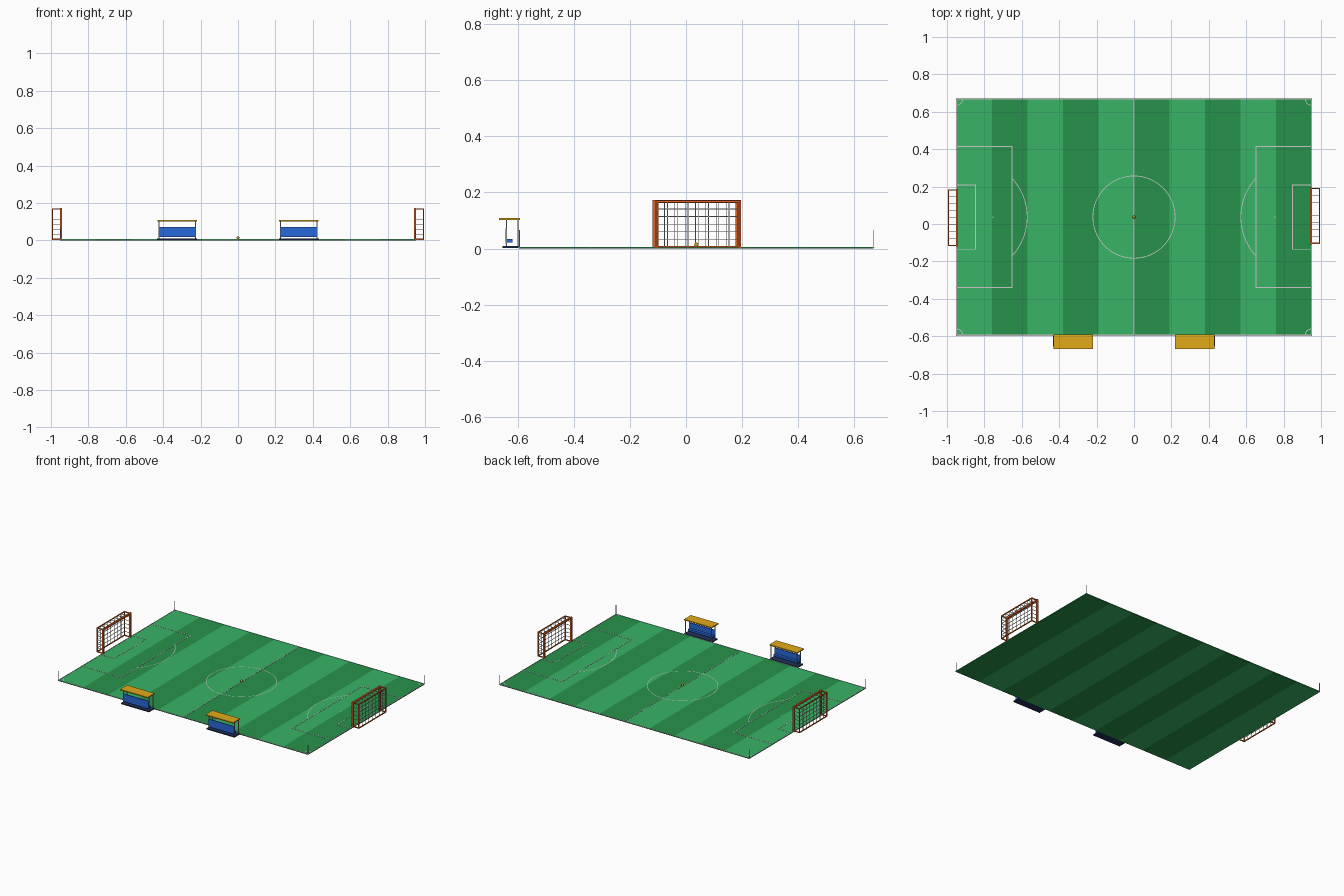
import bpy, bmesh, math
from mathutils import Vector, Matrix

if "Cube" in bpy.data.objects:
    bpy.data.objects.remove(bpy.data.objects["Cube"])

CY = 0.037          # pitch centre in y
HX, HY = 0.95, 0.633
LZ = 0.0062         # height of painted lines


def material(name, col):
    m = bpy.data.materials.new(name)
    m.diffuse_color = (*col, 1)
    m.use_nodes = True
    m.node_tree.nodes["Principled BSDF"].inputs["Base Color"].default_value = m.diffuse_color
    return m


LIGHT = material("light_grass", (0.04, 0.46, 0.13))
DARK = material("dark_grass", (0.02, 0.29, 0.07))
WHITE = material("white", (0.9, 0.9, 0.9))
ORANGE = material("orange", (0.75, 0.13, 0.02))
BLUE = material("blue", (0.02, 0.14, 0.7))
NAVY = material("navy", (0.015, 0.03, 0.1))
YELLOW = material("yellow", (0.75, 0.4, 0.01))


def finish(bm, name, mat):
    me = bpy.data.meshes.new(name)
    bm.to_mesh(me)
    bm.free()
    ob = bpy.data.objects.new(name, me)
    bpy.context.collection.objects.link(ob)
    me.materials.append(mat)
    return ob


def add_box(bm, lo, hi):
    lo, hi = Vector(lo), Vector(hi)
    s = hi - lo
    mat = Matrix.Translation((lo + hi) / 2) @ Matrix.Diagonal((abs(s.x), abs(s.y), abs(s.z), 1))
    bmesh.ops.create_cube(bm, size=1, matrix=mat)


def boxes(name, mat, parts):
    bm = bmesh.new()
    for lo, hi in parts:
        add_box(bm, lo, hi)
    return finish(bm, name, mat)


def bar(a, b, w):
    """Axis-aligned square bar between two points, w wide."""
    h = Vector((w, w, w)) / 2
    lo = Vector([min(p, q) for p, q in zip(a, b)])
    hi = Vector([max(p, q) for p, q in zip(a, b)])
    return lo - h, hi + h


def arc(bm, cx, cy, r, a0, a1, n, w=0.004):
    """Flat painted ribbon along a circular arc."""
    rows = []
    for i in range(n + 1):
        a = a0 + (a1 - a0) * i / n
        rows.append([bm.verts.new((cx + q * math.cos(a), cy + q * math.sin(a), LZ))
                     for q in (r - w / 2, r + w / 2)])
    for p, q in zip(rows, rows[1:]):
        bm.faces.new((p[0], p[1], q[1], q[0]))


# Striped pitch
for i in range(10):
    x = -HX + i * 0.19
    boxes(f"grass_stripe_{i}", DARK if i % 2 else LIGHT,
          [((x, CY - HY, 0), (x + 0.19, CY + HY, 0.005))])

# Painted straight lines
lines = []


def line(x0, y0, x1, y1, w=0.004):
    lines.append(((min(x0, x1) - w / 2, CY + min(y0, y1) - w / 2, 0.0045),
                  (max(x0, x1) + w / 2, CY + max(y0, y1) + w / 2, LZ)))


line(0, -HY, 0, HY)
for s in (-1, 1):
    line(-HX, s * (HY - 0.002), HX, s * (HY - 0.002))
    line(s * (HX - 0.002), -HY, s * (HX - 0.002), HY)
    for depth, half in ((0.652, 0.377), (0.848, 0.172)):
        line(s * depth, -half, s * depth, half)
        for t in (-1, 1):
            line(s * depth, t * half, s * HX, t * half)
boxes("pitch_lines", WHITE, lines)

# Painted curves and spots
bm = bmesh.new()
arc(bm, 0, CY, 0.22, 0, 2 * math.pi, 64)
half_angle = math.asin(0.207 / 0.306)
for s in (-1, 1):
    mid = 0 if s < 0 else math.pi
    arc(bm, s * 0.877, CY, 0.306, mid - half_angle, mid + half_angle, 24)
    arc(bm, s * 0.754, CY, 0.002, 0, 2 * math.pi, 12)
    for t in (-1, 1):
        a = math.atan2(-t, -s)
        arc(bm, s * HX, CY + t * HY, 0.035, a - math.pi / 4, a + math.pi / 4, 8)
finish(bm, "pitch_curves", WHITE)

# Ball on the centre spot
bm = bmesh.new()
bmesh.ops.create_icosphere(bm, subdivisions=2, radius=0.008,
                           matrix=Matrix.Translation((0, CY, 0.013)))
ball = finish(bm, "ball", YELLOW)
ball.data.polygons.foreach_set("use_smooth", [True] * len(ball.data.polygons))

# Corner poles
for s in (-1, 1):
    for t in (-1, 1):
        x, y = s * (HX - 0.002), CY + t * (HY - 0.002)
        boxes("corner_pole", WHITE, [bar((x, y, 0.004), (x, y, 0.065), 0.0025)])

# Goals: orange frame and net of thin cords
for side, s, y0, y1 in (("left", -1, -0.114, 0.182), ("right", 1, -0.103, 0.190)):
    xf, xb, zb, zt = s * 0.946, s * 0.991, 0.006, 0.168
    front = [bar((xf, y, zb), (xf, y, zt), 0.011) for y in (y0, y1)]
    front.append(bar((xf, y0, zt), (xf, y1, zt), 0.011))
    boxes(f"{side}_goal_front_frame", ORANGE, front)
    back = [bar((xb, y0, z), (xb, y1, z), 0.006) for z in (zb, zt)]
    for y in (y0, y1):
        back.append(bar((xb, y, zb), (xb, y, zt), 0.006))
        back += [bar((xf, y, z), (xb, y, z), 0.006) for z in (zb, zt)]
    boxes(f"{side}_goal_back_frame", ORANGE, back)
    net, w = [], 0.0025
    for i in range(1, 8):
        y = y0 + (y1 - y0) * i / 8
        net += [bar((xb, y, zb), (xb, y, zt), w), bar((xf, y, zt), (xb, y, zt), w)]
    for i in range(1, 6):
        z = zb + (zt - zb) * i / 6
        net.append(bar((xb, y0, z), (xb, y1, z), w))
        net += [bar((xf, y, z), (xb, y, z), w) for y in (y0, y1)]
    boxes(f"{side}_goal_net", WHITE, net)

# Team shelters beside the front touchline
for side, cx in (("left", -0.325), ("right", 0.325)):
    def part(name, mat, hw, ya, yb, za, zb):
        boxes(f"{side}_shelter_{name}", mat, [((cx - hw, ya, za), (cx + hw, yb, zb))])
    part("base", NAVY, 0.107, -0.655, -0.597, 0.002, 0.009)
    part("back_panel", BLUE, 0.097, -0.644, -0.638, 0.018, 0.071)
    part("bench", BLUE, 0.094, -0.638, -0.620, 0.021, 0.034)
    part("roof", YELLOW, 0.105, -0.667, -0.592, 0.102, 0.109)
    boxes(f"{side}_shelter_posts", WHITE,
          [bar((cx + sx * 0.098, y, 0.008), (cx + sx * 0.098, y, 0.103), 0.004)
           for sx in (-1, 1) for y in (-0.641, -0.600)])
